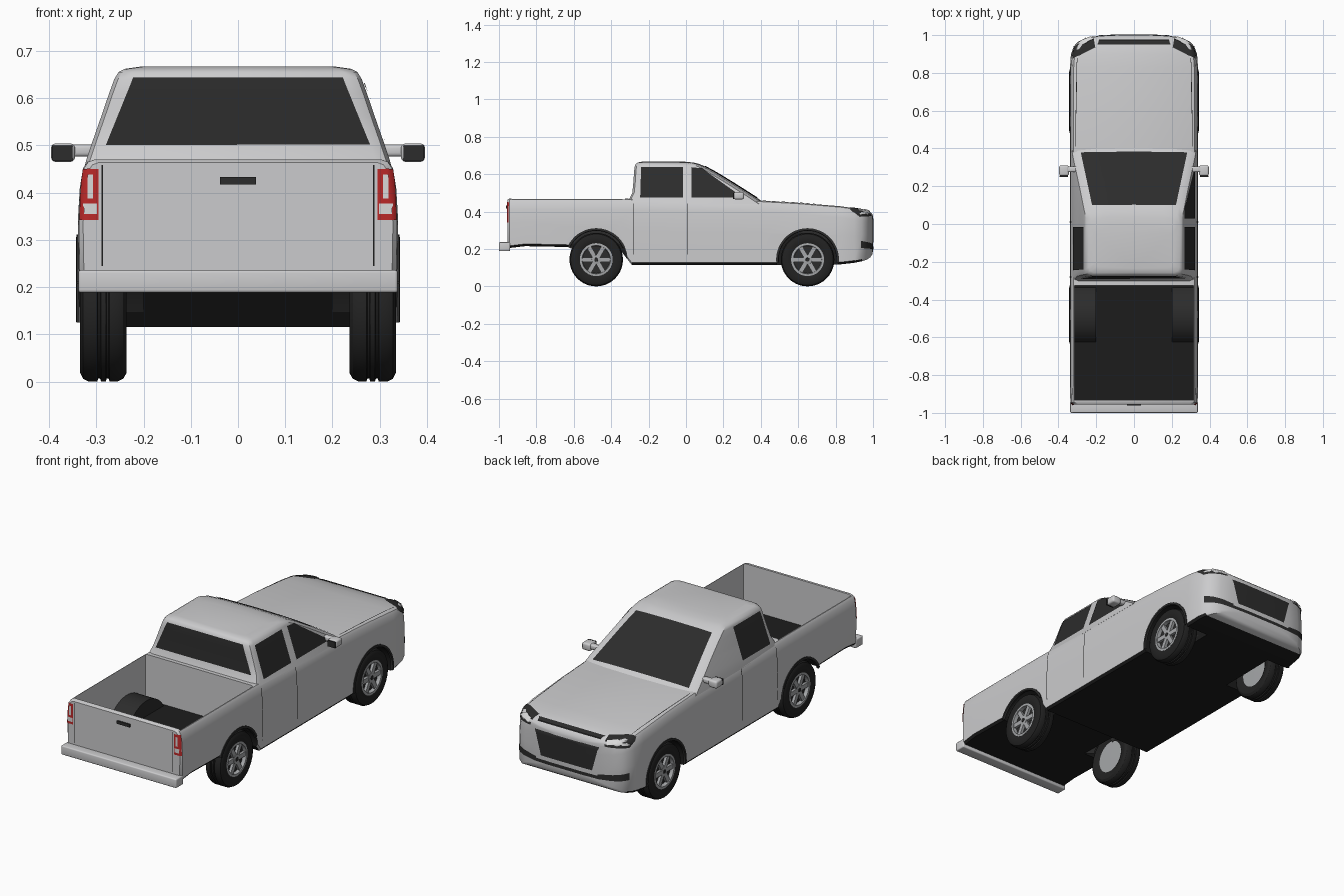
import bpy, bmesh, math
from mathutils import Vector, Matrix
from mathutils.bvhtree import BVHTree

if "Cube" in bpy.data.objects:
    bpy.data.objects.remove(bpy.data.objects["Cube"])


def material(name, col):
    m = bpy.data.materials.new(name)
    m.diffuse_color = (*col, 1)
    m.use_nodes = True
    m.node_tree.nodes["Principled BSDF"].inputs["Base Color"].default_value = m.diffuse_color
    return m


PAINT = material("silver_paint", (0.60, 0.60, 0.61))
DARK = material("dark_glass_trim", (0.025, 0.025, 0.025))
UNDER = material("black_underbody", (0.012, 0.012, 0.012))
RUBBER = material("tyre_rubber", (0.016, 0.016, 0.016))
RIM = material("rim_metal", (0.38, 0.39, 0.40))
RED = material("tail_red", (0.50, 0.022, 0.022))
LAMP = material("lamp_white", (0.70, 0.70, 0.70))

WHEEL_Y = (-0.48, 0.65)
WHEEL_Z = 0.143


def smooth(me, angle=32):
    me.polygons.foreach_set("use_smooth", [True] * len(me.polygons))
    me.set_sharp_from_angle(angle=math.radians(angle))
    me.update()


def finish(bm, name, mats, mirror=False, recalc=True):
    if recalc:
        bmesh.ops.recalc_face_normals(bm, faces=bm.faces[:])
    me = bpy.data.meshes.new(name)
    bm.to_mesh(me)
    bm.free()
    for m in mats:
        me.materials.append(m)
    smooth(me)
    ob = bpy.data.objects.new(name, me)
    bpy.context.collection.objects.link(ob)
    if mirror:
        mod = ob.modifiers.new("mirror", 'MIRROR')
        mod.use_mirror_merge = False
    return ob


def loft(rings, ring_closed=True, path_closed=False, caps=True):
    bm = bmesh.new()
    vs = [[bm.verts.new(p) for p in r] for r in rings]
    n, k = len(vs), len(vs[0])
    for i in range(n if path_closed else n - 1):
        a, b = vs[i], vs[(i + 1) % n]
        for j in range(k if ring_closed else k - 1):
            j2 = (j + 1) % k
            bm.faces.new((a[j], a[j2], b[j2], b[j]))
    if caps:
        bm.faces.new(vs[0])
        bm.faces.new(vs[-1])
    return bm


def revolve(profile, cy, a0=0, a1=360, n=40):
    """Spin (x, radius) points about a wheel axle."""
    full = a1 - a0 == 360
    rings = []
    for i in range(n if full else n + 1):
        a = math.radians(a0 + (a1 - a0) * i / n)
        rings.append([(x, cy + r * math.cos(a), WHEEL_Z + r * math.sin(a)) for x, r in profile])
    return loft(rings, False, full, False)


def box(name, lo, hi, mat, bevel=0.0, mirror=False):
    bm = bmesh.new()
    lo, hi = Vector(lo), Vector(hi)
    bmesh.ops.create_cube(bm, size=1, matrix=Matrix.Translation((lo + hi) / 2) @ Matrix.Diagonal((*(hi - lo), 1)))
    if bevel:
        bmesh.ops.bevel(bm, geom=bm.edges[:], offset=bevel, segments=3, profile=0.5, affect='EDGES')
    return finish(bm, name, [mat], mirror)


def surface(ob):
    bm = bmesh.new()
    bm.from_mesh(ob.data)
    tree = BVHTree.FromBMesh(bm)
    bm.free()
    return tree


def decal(tree, name, corners, mat, nu=10, nv=8, mirror=True, lift=0.003):
    """Thin plate: a four-cornered patch snapped onto a surface."""
    c = [Vector(p) for p in corners]
    bm = bmesh.new()
    grid, normal = [], Vector()
    for j in range(nv + 1):
        row = []
        for i in range(nu + 1):
            u, v = i / nu, j / nv
            p = c[0].lerp(c[1], u).lerp(c[3].lerp(c[2], u), v)
            hit, nor, _, _ = tree.find_nearest(p)
            normal += nor
            row.append(bm.verts.new(hit + nor * lift))
        grid.append(row)
    for j in range(nv):
        for i in range(nu):
            bm.faces.new((grid[j][i], grid[j][i + 1], grid[j + 1][i + 1], grid[j + 1][i]))
    bm.normal_update()
    if sum((f.normal * f.calc_area() for f in bm.faces), Vector()).dot(normal) < 0:
        bmesh.ops.reverse_faces(bm, faces=bm.faces[:])
    return finish(bm, name, [mat], mirror, False)


# Main body: stations of (y, half width, bottom, top)
stations = [(-0.955, 0.328, 0.205, 0.464), (-0.945, 0.337, 0.205, 0.470), (-0.86, 0.339, 0.215, 0.470),
            (-0.36, 0.339, 0.205, 0.470), (-0.29, 0.339, 0.115, 0.468), (0.0, 0.339, 0.115, 0.462),
            (0.40, 0.339, 0.115, 0.458), (0.60, 0.339, 0.115, 0.447), (0.83, 0.339, 0.118, 0.428),
            (0.90, 0.334, 0.126, 0.418), (0.94, 0.319, 0.134, 0.411), (0.965, 0.297, 0.142, 0.405),
            (0.985, 0.255, 0.155, 0.396), (0.996, 0.19, 0.172, 0.386), (1.0, 0.10, 0.19, 0.375)]
rings = []
for y, w, zb, zt in stations:
    half = [(w - 0.012, zb), (w - 0.002, zb + 0.012), (w, (zb + zt) / 2), (w - 0.004, zt - 0.06),
            (w - 0.011, zt - 0.018), (w - 0.020, zt - 0.005), (w - 0.034, zt)]
    rings.append([(x, y, z) for x, z in half] + [(-x, y, z) for x, z in reversed(half)])
body = finish(loft(rings), "body", [PAINT, DARK, UNDER])

# Cut the cargo bed and wheel arches
cutters = [box("bed_cutter", (-0.315, -0.932, 0.23), (0.315, -0.325, 0.60), DARK)]
for wy in WHEEL_Y:
    for s in (-1, 1):
        bm = bmesh.new()
        bmesh.ops.create_cone(bm, cap_ends=True, segments=48, radius1=0.165, radius2=0.165, depth=0.2,
                              matrix=Matrix.Translation((s * 0.3, wy, WHEEL_Z)) @ Matrix.Rotation(math.pi / 2, 4, 'Y'))
        cutters.append(finish(bm, "arch_cutter", [DARK]))
for c in cutters:
    c.hide_render = True
    mod = body.modifiers.new("cut", 'BOOLEAN')
    mod.operation, mod.solver, mod.object = 'DIFFERENCE', 'EXACT', c
dg = bpy.context.evaluated_depsgraph_get()
cut_mesh = bpy.data.meshes.new_from_object(body.evaluated_get(dg))
body.modifiers.clear()
body.data = cut_mesh
for c in cutters:
    bpy.data.objects.remove(c)
cut_mesh.materials.clear()
for m in (PAINT, DARK, UNDER):
    cut_mesh.materials.append(m)
for p in cut_mesh.polygons:
    c, n = p.center, p.normal
    near = min(math.hypot(c.y - wy, c.z - WHEEL_Z) for wy in WHEEL_Y) < 0.17
    outer = abs(n.x) > 0.8 and abs(c.x) > 0.3
    p.material_index = 0
    if n.z < -0.5 and c.z < 0.25 and c.y < 0.95:
        p.material_index = 2
    elif near and not outer:
        p.material_index = 2
    elif n.z > 0.9 and c.z < 0.26 and c.y < -0.3:
        p.material_index = 1
smooth(cut_mesh)

# Cab: levels of (z, back, front, half width)
levels = [(0.44, -0.312, 0.43, 0.329), (0.47, -0.302, 0.385, 0.321), (0.50, -0.287, 0.338, 0.311),
          (0.56, -0.281, 0.243, 0.290), (0.61, -0.278, 0.160, 0.273), (0.64, -0.275, 0.105, 0.262),
          (0.655, -0.268, 0.070, 0.253), (0.662, -0.258, 0.040, 0.240), (0.667, -0.235, -0.01, 0.205)]
rings = []
for z, yb, yf, w in levels:
    half = [(w * 0.6, yf - 0.004), (w - 0.025, yf - 0.014), (w, yf - 0.04), (w, yb + 0.03),
            (w - 0.008, yb + 0.01), (w - 0.03, yb)]
    rings.append([(0, yf, z)] + [(x, y, z) for x, y in half] + [(0, yb, z)]
                 + [(-x, y, z) for x, y in reversed(half)])
cab = finish(loft(rings), "cab", [PAINT])

# Windows
glass = surface(cab)
decal(glass, "windscreen", [(-0.282, 0.38, 0.470), (0.282, 0.38, 0.470), (0.222, 0.10, 0.640), (-0.222, 0.10, 0.640)],
      DARK, 14, 14, False)
decal(glass, "rear_window", [(-0.280, -0.287, 0.50), (0.280, -0.287, 0.50), (0.222, -0.275, 0.643), (-0.222, -0.275, 0.643)],
      DARK, 14, 8, False)
decal(glass, "rear_side_window", [(0.320, -0.245, 0.474), (0.320, -0.015, 0.474), (0.263, -0.015, 0.636), (0.263, -0.240, 0.636)], DARK)
decal(glass, "front_side_window", [(0.320, 0.03, 0.474), (0.320, 0.305, 0.474), (0.265, 0.085, 0.630), (0.263, 0.03, 0.636)],
      DARK, mirror=False)

# Front end: grille, headlights, lower intake
skin = surface(body)
decal(skin, "grille", [(-0.15, 1.0, 0.235), (0.15, 1.0, 0.235), (0.195, 0.95, 0.409), (-0.195, 0.95, 0.409)], DARK, 20, 14, False)
decal(skin, "headlight", [(0.215, 0.985, 0.375), (0.322, 0.93, 0.372), (0.318, 0.875, 0.408), (0.205, 0.935, 0.412)], DARK, 12, 8)
decal(skin, "headlight_strip", [(0.225, 0.975, 0.385), (0.315, 0.93, 0.384), (0.315, 0.925, 0.390), (0.222, 0.972, 0.391)],
      LAMP, 12, 2, lift=0.006)
decal(skin, "lower_intake", [(-0.19, 1.0, 0.197), (0.19, 1.0, 0.197), (0.19, 1.0, 0.214), (-0.19, 1.0, 0.214)], DARK, 20, 2, False)
decal(skin, "fog_light_slot", [(0.18, 0.997, 0.197), (0.322, 0.935, 0.205), (0.322, 0.935, 0.243), (0.18, 0.997, 0.222)], DARK, 14, 4)

# Panel seams
for name, y, z0 in (("rear_door_seam", -0.28, 0.17), ("front_door_seam", 0.01, 0.17)):
    decal(skin, name, [(0.345, y - 0.002, z0), (0.345, y + 0.002, z0), (0.335, y + 0.002, 0.445), (0.335, y - 0.002, 0.445)],
          UNDER, 1, 10, lift=0.002)
decal(skin, "hood_seam", [(0.308, 0.41, 0.46), (0.311, 0.41, 0.46), (0.303, 0.88, 0.425), (0.300, 0.88, 0.425)], UNDER, 1, 14, lift=0.002)
decal(skin, "tailgate_seam", [(0.286, -0.96, 0.245), (0.289, -0.96, 0.245), (0.289, -0.96, 0.458), (0.286, -0.96, 0.458)],
      UNDER, 1, 6, lift=0.002)

# Tail: lamps, handle, bumper
decal(skin, "tail_lamp", [(0.295, -0.96, 0.342), (0.336, -0.95, 0.342), (0.334, -0.95, 0.450), (0.295, -0.96, 0.450)], RED, 8, 4)
decal(skin, "reverse_lamp", [(0.299, -0.96, 0.355), (0.326, -0.96, 0.355), (0.326, -0.96, 0.377), (0.299, -0.96, 0.377)],
      LAMP, 4, 2, lift=0.005)
decal(skin, "brake_lamp_strip", [(0.307, -0.96, 0.388), (0.319, -0.96, 0.388), (0.319, -0.96, 0.438), (0.307, -0.96, 0.438)],
      LAMP, 2, 4, lift=0.005)
box("tailgate_handle", (-0.038, -0.962, 0.417), (0.038, -0.953, 0.433), DARK)
box("rear_bumper", (-0.338, -1.0, 0.188), (0.338, -0.94, 0.236), PAINT, 0.006)

# Side mirrors
box("mirror_arm", (0.295, 0.275, 0.476), (0.365, 0.305, 0.502), PAINT, 0.008, True)
box("mirror_housing", (0.345, 0.255, 0.465), (0.396, 0.310, 0.504), PAINT, 0.010, True)
box("mirror_glass", (0.350, 0.250, 0.468), (0.394, 0.256, 0.500), DARK, 0, True)

# Wheels and arch liners
tyre = [(0.246, 0.084), (0.237, 0.100), (0.236, 0.125), (0.243, 0.137), (0.255, 0.143), (0.272, 0.143), (0.274, 0.137),
        (0.278, 0.137), (0.280, 0.143), (0.290, 0.143), (0.292, 0.137), (0.296, 0.137), (0.298, 0.143), (0.316, 0.143),
        (0.328, 0.137), (0.334, 0.125), (0.334, 0.100), (0.330, 0.087), (0.312, 0.084)]
for label, wy, a0, a1 in (("rear", WHEEL_Y[0], 24, 156), ("front", WHEEL_Y[1], -6, 186)):
    finish(revolve(tyre, wy), label + "_tyre", [RUBBER], True)
    finish(revolve([(0.313, 0.088), (0.331, 0.088), (0.332, 0.076), (0.312, 0.073)], wy), label + "_rim_ring", [RIM], True)
    finish(revolve([(0.247, 0.086), (0.246, 0.0005)], wy), label + "_rim_back", [RIM], True)
    finish(revolve([(0.313, 0.086), (0.313, 0.0005)], wy), label + "_rim_recess", [DARK], True)
    finish(revolve([(0.312, 0.026), (0.328, 0.024), (0.330, 0.014), (0.330, 0.0005)], wy), label + "_hub", [RIM], True)
    finish(revolve([(0.328, 0.011), (0.332, 0.010), (0.332, 0.0005)], wy, n=20), label + "_hub_cap", [DARK], True)
    bm = bmesh.new()
    for i in range(6):
        turn = Matrix.Rotation(math.radians(60 * i + 30), 4, 'X')
        bmesh.ops.create_cube(bm, size=1, matrix=Matrix.Translation((0.320, wy, WHEEL_Z)) @ turn
                              @ Matrix.Translation((0, 0, 0.047)) @ Matrix.Diagonal((0.014, 0.024, 0.064, 1)))
    finish(bm, label + "_spokes", [RIM], True)
    liner = [(0.20, 0.08), (0.20, 0.168), (0.342, 0.168), (0.343, 0.156), (0.332, 0.154)]
    finish(revolve(liner, wy, a0, a1), label + "_wheel_arch", [DARK], True)
